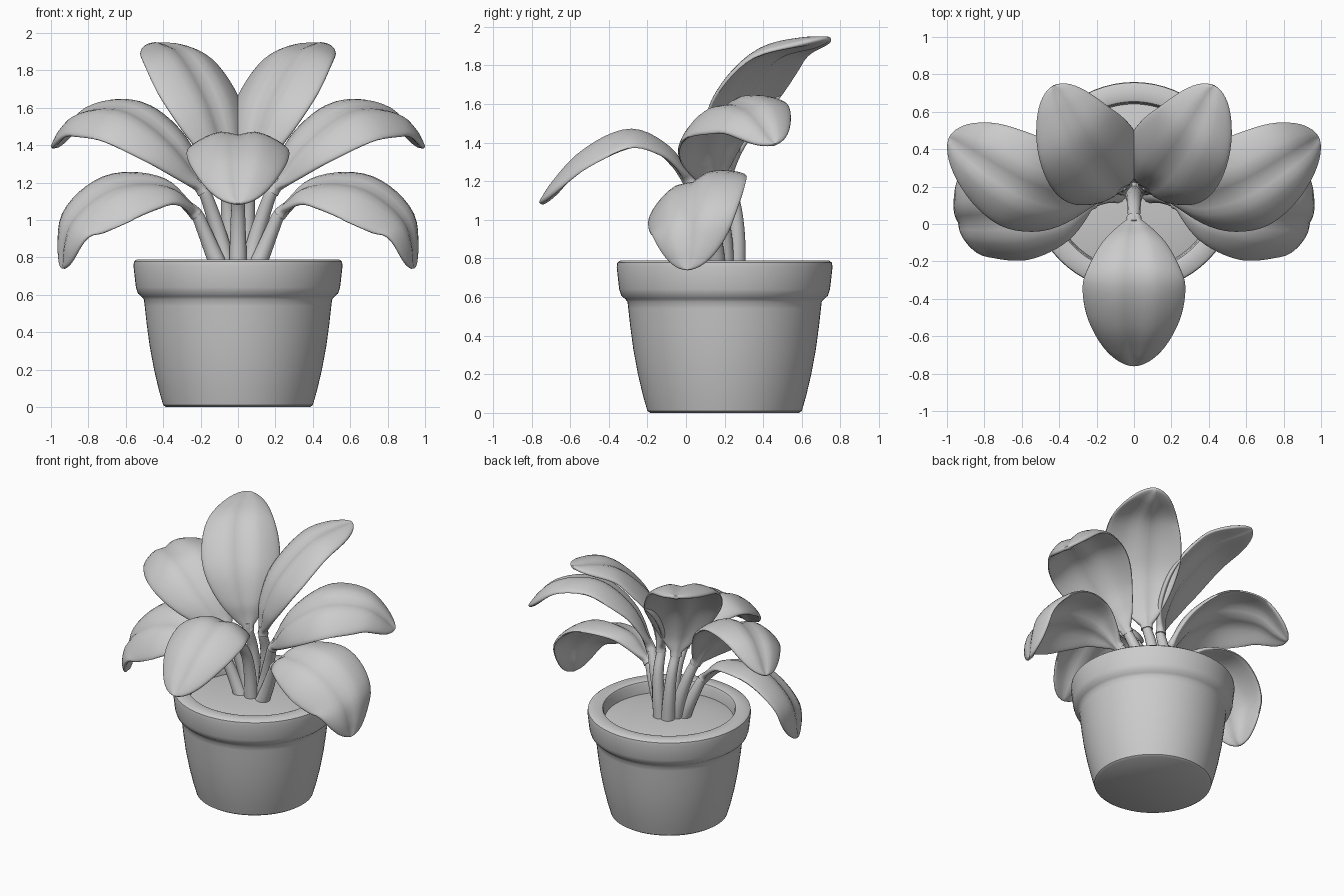
import bpy, bmesh, math
from mathutils import Vector

if "Cube" in bpy.data.objects:
    bpy.data.objects.remove(bpy.data.objects["Cube"])

clay = bpy.data.materials.new("clay grey")
clay.diffuse_color = (0.6, 0.6, 0.6, 1)
clay.use_nodes = True
clay.node_tree.nodes["Principled BSDF"].inputs["Base Color"].default_value = clay.diffuse_color
POT_Y = 0.2


def finish(name, bm, mirror=False, angle=40):
    bmesh.ops.recalc_face_normals(bm, faces=bm.faces)
    me = bpy.data.meshes.new(name)
    bm.to_mesh(me)
    bm.free()
    me.materials.append(clay)
    ob = bpy.data.objects.new(name, me)
    bpy.context.collection.objects.link(ob)
    if mirror:
        ob.modifiers.new("mirror", 'MIRROR').use_mirror_merge = False
    bpy.ops.object.select_all(action='DESELECT')
    ob.select_set(True)
    bpy.context.view_layer.objects.active = ob
    bpy.ops.object.shade_smooth_by_angle(angle=math.radians(angle))
    return ob


def lathe(name, profile, n=64):
    bm = bmesh.new()
    vs = [bm.verts.new((r, 0, z)) for r, z in profile]
    es = [bm.edges.new(p) for p in zip(vs, vs[1:])]
    bmesh.ops.spin(bm, geom=vs + es, cent=(0, 0, 0), axis=(0, 0, 1),
                   angle=2 * math.pi, steps=n)
    bmesh.ops.remove_doubles(bm, verts=bm.verts, dist=1e-4)
    bmesh.ops.translate(bm, verts=bm.verts, vec=(0, POT_Y, 0))
    return finish(name, bm)


def catmull(pts, t):
    p = [Vector(q) for q in pts]
    p = [2 * p[0] - p[1]] + p + [2 * p[-1] - p[-2]]
    s = t * (len(p) - 3)
    i = min(int(s), len(p) - 4)
    f = s - i
    a, b, c, d = p[i:i + 4]
    return 0.5 * (2 * b + (c - a) * f + (2 * a - 5 * b + 4 * c - d) * f ** 2
                  + (3 * b - a - 3 * c + d) * f ** 3)


class Path:
    """Smooth curve through points, measured by arc length 0..1."""

    def __init__(self, pts, n=120):
        self.p = [catmull(pts, i / n) for i in range(n + 1)]
        self.d = [0.0]
        for a, b in zip(self.p, self.p[1:]):
            self.d.append(self.d[-1] + (b - a).length)

    def at(self, t):
        s = t * self.d[-1]
        i = 0
        while i < len(self.p) - 2 and self.d[i + 1] < s:
            i += 1
        return self.p[i].lerp(self.p[i + 1], (s - self.d[i]) / (self.d[i + 1] - self.d[i]))

    def tangent(self, t):
        return (self.at(min(t + 0.03, 1)) - self.at(max(t - 0.03, 0))).normalized()


def bridge_rings(bm, rings):
    n = len(rings[0])
    for a, b in zip(rings, rings[1:]):
        for k in range(n):
            bm.faces.new((a[k], a[(k + 1) % n], b[(k + 1) % n], b[k]))
    bm.faces.new(rings[0])
    bm.faces.new(rings[-1])


def leaf(name, rib, side, half, droop, mirror, rows=36, cols=18, thick=0.052):
    """Oval blade: domed lobes, sunken midrib, rounded rim, neck at the base."""
    bm = bmesh.new()
    path = Path(rib)
    rings = []
    for j in range(rows + 1):
        t = 0.5 - 0.5 * math.cos(math.pi * j / rows)
        c, T = path.at(t), path.tangent(t)
        S = Vector(side)
        S = (S - T * S.dot(T)).normalized()
        N = S.cross(T)
        x = max(0.0, math.sin(math.pi * t))
        grow = x ** (0.8 if t < 0.5 else 0.5)
        neck = max(0, 1 - t / 0.12)
        w = max(half * grow, 0.04 if t < 0.5 else 0.01)
        g = w / half
        th = thick * min(1, 0.25 + 1.4 * g) * (1 - neck) + 0.07 * neck
        ring = []
        for k in range(2 * cols):
            a = math.pi * k / cols
            u, v = math.cos(a), math.sin(a)
            h = -g * (droop * g * u * u + 0.032 * math.exp(-(u / 0.22) ** 2))
            e = th * 0.5 * math.copysign(abs(v) ** 0.7, v) if k % cols else 0
            ring.append(bm.verts.new(c + S * (u * w) + N * (h + e)))
        rings.append(ring)
    bridge_rings(bm, rings)
    finish(name, bm, mirror, 60)


def stem(name, pts, r0, r1, mirror, rows=16, n=14):
    bm = bmesh.new()
    path = Path(pts)
    rings = []
    for j in range(rows + 1):
        t = j / rows
        c, T = path.at(t), path.tangent(t)
        X = Vector((0, 1, 0)).cross(T).normalized()
        Y = T.cross(X)
        r = r0 + (r1 - r0) * t
        rings.append([bm.verts.new(c + r * (X * math.cos(2 * math.pi * k / n)
                                            + Y * math.sin(2 * math.pi * k / n)))
                      for k in range(n)])
    bridge_rings(bm, rings)
    finish(name, bm, mirror, 60)


# Pot with thick rolled rim
lathe("pot", [(0, 0), (0.385, 0), (0.4, 0.01), (0.423, 0.09), (0.449, 0.2), (0.473, 0.33),
              (0.489, 0.45), (0.499, 0.54), (0.503, 0.575), (0.515, 0.59), (0.535, 0.607),
              (0.546, 0.64), (0.559, 0.755), (0.556, 0.778), (0.54, 0.79), (0.47, 0.79),
              (0.455, 0.785), (0.448, 0.77), (0.44, 0.68), (0, 0.68)])
# Gently mounded soil
lathe("soil", [(0, 0.67), (0.443, 0.67), (0.443, 0.7), (0.38, 0.715),
               (0.25, 0.73), (0.12, 0.737), (0, 0.74)])

# Plant: name, midrib, side direction, half width, droop, mirrored, stem points below the blade
PLANT = [
    ("front", [(0, 0.03, 1.18), (0, -0.1, 1.37), (0, -0.3, 1.46),
               (0, -0.55, 1.335), (0, -0.755, 1.085)], (-1, 0, 0), 0.275, 0.09, False,
     [(0, 0.16, 0.7), (0, 0.14, 0.92), (0, 0.1, 1.07)]),
    ("back", [(0.06, 0.21, 1.2), (0.085, 0.2, 1.42), (0.155, 0.265, 1.66),
              (0.29, 0.46, 1.88), (0.43, 0.74, 1.94)],
     (0.77, -0.63, 0.0), 0.27, 0.07, True,
     [(0.03, 0.26, 0.7), (0.045, 0.265, 0.9), (0.055, 0.25, 1.07)]),
    ("middle", [(0.18, 0.15, 1.15), (0.36, 0.12, 1.42), (0.59, 0.19, 1.59),
                (0.83, 0.34, 1.57), (0.985, 0.46, 1.39)],
     (0.45, -0.85, -0.32), 0.275, 0.09, True,
     [(0.05, 0.2, 0.7), (0.09, 0.2, 0.88), (0.135, 0.18, 1.03)]),
    ("low", [(0.22, 0.12, 1.03), (0.39, 0.06, 1.18), (0.67, 0.02, 1.18),
             (0.89, 0.01, 1.0), (0.935, 0.01, 0.74)],
     (-0.25, -0.88, -0.38), 0.285, 0.09, True,
     [(0.08, 0.16, 0.7), (0.135, 0.155, 0.83), (0.18, 0.14, 0.94)]),
]
for name, rib, side, half, droop, mirror, foot in PLANT:
    leaf(name + "_leaf", rib, side, half, droop, mirror)
    into = Vector(rib[0]).lerp(Vector(rib[1]), 0.25)
    stem(name + "_stem", foot + [rib[0], into], 0.05, 0.03, mirror)
